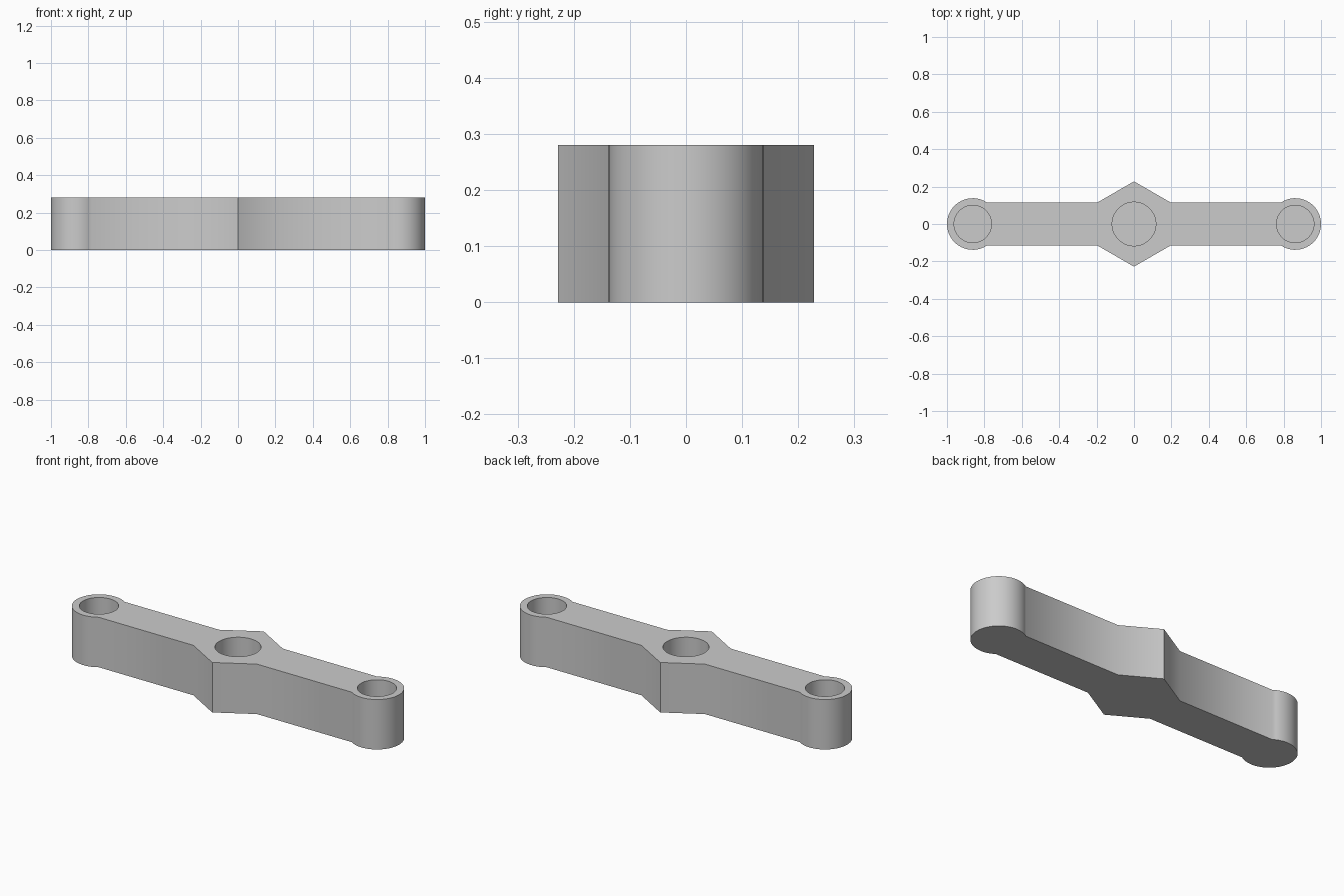
import bpy, bmesh
from math import sin, cos, asin, pi, radians

cube = bpy.data.objects.get("Cube")
if cube:
    bpy.data.objects.remove(cube, do_unlink=True)

HEIGHT = 0.28
HEX_R = 0.228            # central hexagonal boss
BAR_HALF = HEX_R / 2     # arm half width meets the boss corners
END_R = 0.138            # rounded ends
END_X = 1 - END_R
SEGMENTS = 32
FLOOR = 0.08             # material left under each socket

grey = bpy.data.materials.new("light_grey")
grey.use_nodes = True
colour = (0.6, 0.6, 0.6, 1)
grey.diffuse_color = colour
grey.node_tree.nodes["Principled BSDF"].inputs["Base Color"].default_value = colour


def prism(bm, outline, z0, z1):
    """Extrude a closed counter-clockwise outline from z0 to z1."""
    face = bm.faces.new([bm.verts.new((x, y, z0)) for x, y in outline])
    top = bmesh.ops.extrude_face_region(bm, geom=[face])["geom"]
    verts = [v for v in top if isinstance(v, bmesh.types.BMVert)]
    bmesh.ops.translate(bm, verts=verts, vec=(0, 0, z1 - z0))
    bmesh.ops.recalc_face_normals(bm, faces=bm.faces)


def make_object(name, bm):
    mesh = bpy.data.meshes.new(name)
    bm.to_mesh(mesh)
    bm.free()
    mesh.materials.append(grey)
    obj = bpy.data.objects.new(name, mesh)
    bpy.context.collection.objects.link(obj)
    return obj


# Link outline: half turn on the right, repeated rotated for the left
sweep = asin(BAR_HALF / END_R)
start, end = sweep - pi, pi - sweep
half = [(0, -HEX_R), (HEX_R * cos(pi / 6), -BAR_HALF)]
for i in range(SEGMENTS + 1):
    a = start + (end - start) * i / SEGMENTS
    half.append((END_X + END_R * cos(a), END_R * sin(a)))
half.append((HEX_R * cos(pi / 6), BAR_HALF))
outline = half + [(-x, -y) for x, y in half]

bm = bmesh.new()
prism(bm, outline, 0, HEIGHT)
link = make_object("link_arm", bm)

# Blind round sockets in the centre and both ends
bm = bmesh.new()
for cx, r in ((-END_X, 0.1), (0, 0.117), (END_X, 0.1)):
    circle = [(cx + r * cos(2 * pi * i / 48), r * sin(2 * pi * i / 48)) for i in range(48)]
    prism(bm, circle, FLOOR, HEIGHT + 0.1)
cutter = make_object("socket_cutter", bm)
cutter.hide_render = True

cut = link.modifiers.new("sockets", 'BOOLEAN')
cut.operation = 'DIFFERENCE'
cut.solver = 'EXACT'
cut.object = cutter

bpy.ops.object.select_all(action='DESELECT')
bpy.context.view_layer.objects.active = link
link.select_set(True)
bpy.ops.object.modifier_apply(modifier=cut.name)
bpy.data.objects.remove(cutter, do_unlink=True)

# Smooth round walls, crisp rims and boss corners
bpy.ops.object.shade_smooth_by_angle(angle=radians(35))
